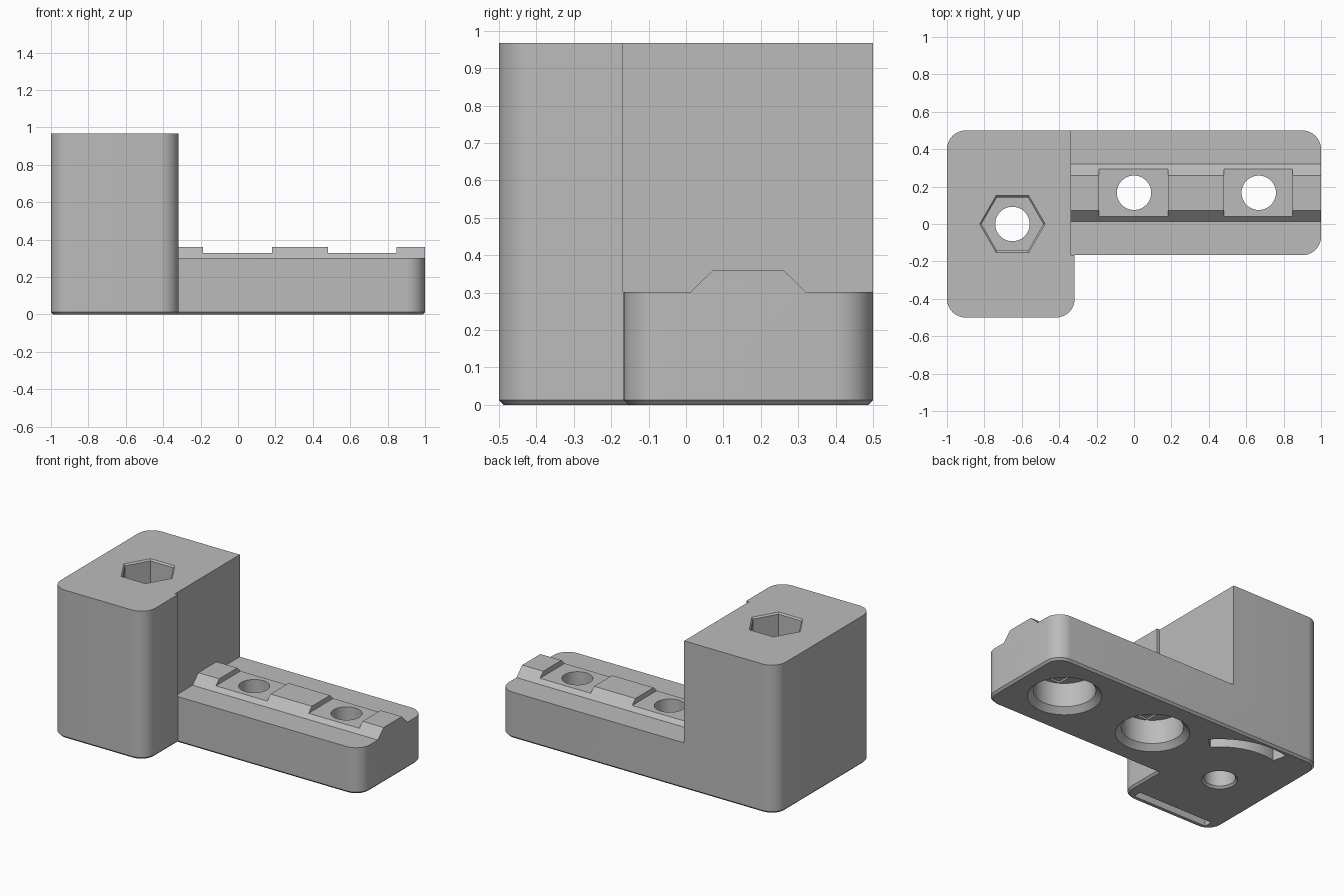
import bpy, bmesh, math
from mathutils import Vector

if "Cube" in bpy.data.objects:
    bpy.data.objects.remove(bpy.data.objects["Cube"])

grey = bpy.data.materials.new("plain grey")
grey.diffuse_color = (0.5, 0.5, 0.5, 1)
grey.use_nodes = True
grey.node_tree.nodes["Principled BSDF"].inputs["Base Color"].default_value = grey.diffuse_color


def loft(name, rings):
    """Closed solid through a stack of equal-length rings of points."""
    bm = bmesh.new()
    loops = [[bm.verts.new(p) for p in ring] for ring in rings]
    n = len(loops[0])
    for a, b in zip(loops, loops[1:]):
        for i in range(n):
            j = (i + 1) % n
            bm.faces.new((a[i], a[j], b[j], b[i]))
    bm.faces.new(loops[0][::-1])
    bm.faces.new(loops[-1])
    bmesh.ops.recalc_face_normals(bm, faces=bm.faces)
    mesh = bpy.data.meshes.new(name)
    bm.to_mesh(mesh)
    bm.free()
    mesh.materials.append(grey)
    ob = bpy.data.objects.new(name, mesh)
    bpy.context.collection.objects.link(ob)
    return ob


def arc(cx, cy, r, a0, a1, n):
    return [(cx + r * math.cos(math.radians(a0 + (a1 - a0) * i / n)),
             cy + r * math.sin(math.radians(a0 + (a1 - a0) * i / n))) for i in range(n + 1)]


def inset(pts, d):
    """Offset a counter-clockwise outline inwards."""
    out = []
    for i, p in enumerate(pts):
        p, a, b = Vector(p), Vector(pts[i - 1]), Vector(pts[(i + 1) % len(pts)])
        e, f = (p - a).normalized(), (b - p).normalized()
        n1, n2 = Vector((-e.y, e.x)), Vector((-f.y, f.x))
        out.append(tuple(p + (n1 + n2) * d / (1 + n1.dot(n2))))
    return out


def at(pts, z):
    return [(x, y, z) for x, y in pts]


def turned(name, x, y, profile, n=48):
    return loft(name, [at(arc(x, y, r, 0, 360 - 360 / n, n - 1), z) for z, r in profile])


def box(name, x0, x1, y0, y1, z0, z1):
    pts = [(x0, y0), (x1, y0), (x1, y1), (x0, y1)]
    return loft(name, [at(pts, z0), at(pts, z1)])


# L-shaped body with rounded corners and a chamfered bottom edge
R = 0.1
outline = (arc(-0.9, -0.4, R, 180, 270, 10) + arc(-0.417, -0.4, R, 270, 360, 10)
           + [(-0.317, -0.167)] + arc(0.9, -0.067, R, 270, 360, 10)
           + arc(0.9, 0.4, R, 0, 90, 10) + arc(-0.9, 0.4, R, 90, 180, 10))
body = loft("bracket_body", [at(inset(outline, 0.013), 0), at(outline, 0.013), at(outline, 0.968)])

# Space above the arm, leaving the trapezoid rail standing
rail = [(-0.169, 0.302), (0.013, 0.302), (0.073, 0.361), (0.26, 0.361),
        (0.32, 0.302), (0.6, 0.302), (0.6, 1.1), (-0.169, 1.1)]
cutters = [loft("rail_cutter", [[(x, y, z) for y, z in rail] for x in (-0.337, 1.1)])]

# Rail notches, counterbored screw holes and their stepped ceilings
for hx, x0, x1 in ((0, -0.187, 0.183), (0.667, 0.482, 0.848)):
    cutters += [
        box("notch_cutter", x0, x1, -0.1, 0.5, 0.328, 0.5),
        turned("screw_cutter", hx, 0.167, [(-0.01, 0.227), (0.035, 0.182), (0.19, 0.182),
                                           (0.191, 0.092), (0.5, 0.092)]),
        box("step_cutter", hx - 0.092, hx + 0.092, 0.167 - 0.156, 0.167 + 0.156, 0.18, 0.202),
        box("square_cutter", hx - 0.092, hx + 0.092, 0.167 - 0.092, 0.167 + 0.092, 0.18, 0.214)]

# Bolt hole and hexagonal nut pocket through the tall block
cutters += [
    turned("bolt_cutter", -0.65, 0, [(-0.01, 0.115), (0.013, 0.092), (0.6, 0.092)]),
    turned("nut_cutter", -0.65, 0, [(0.5, 0.165), (0.958, 0.165), (0.98, 0.187)], 6)]

# Curved and straight slots in the underside
curve = arc(-0.65, 0, 0.385, 42, 104, 16) + arc(-0.65, 0, 0.475, 104, 42, 16)
cutters += [loft("curved_slot_cutter", [at(curve, -0.05), at(curve, 0.1)]),
            box("straight_slot_cutter", -0.93, -0.39, -0.465, -0.41, -0.05, 0.1)]

# Apply the cuts
bpy.context.view_layer.objects.active = body
body.select_set(True)
for c in cutters:
    c.hide_render = True
    m = body.modifiers.new(c.name, "BOOLEAN")
    m.operation, m.solver, m.object = "DIFFERENCE", "EXACT", c
    bpy.ops.object.modifier_apply(modifier=m.name)
for c in cutters:
    bpy.data.objects.remove(c)
bpy.ops.object.shade_smooth_by_angle(angle=math.radians(25))
